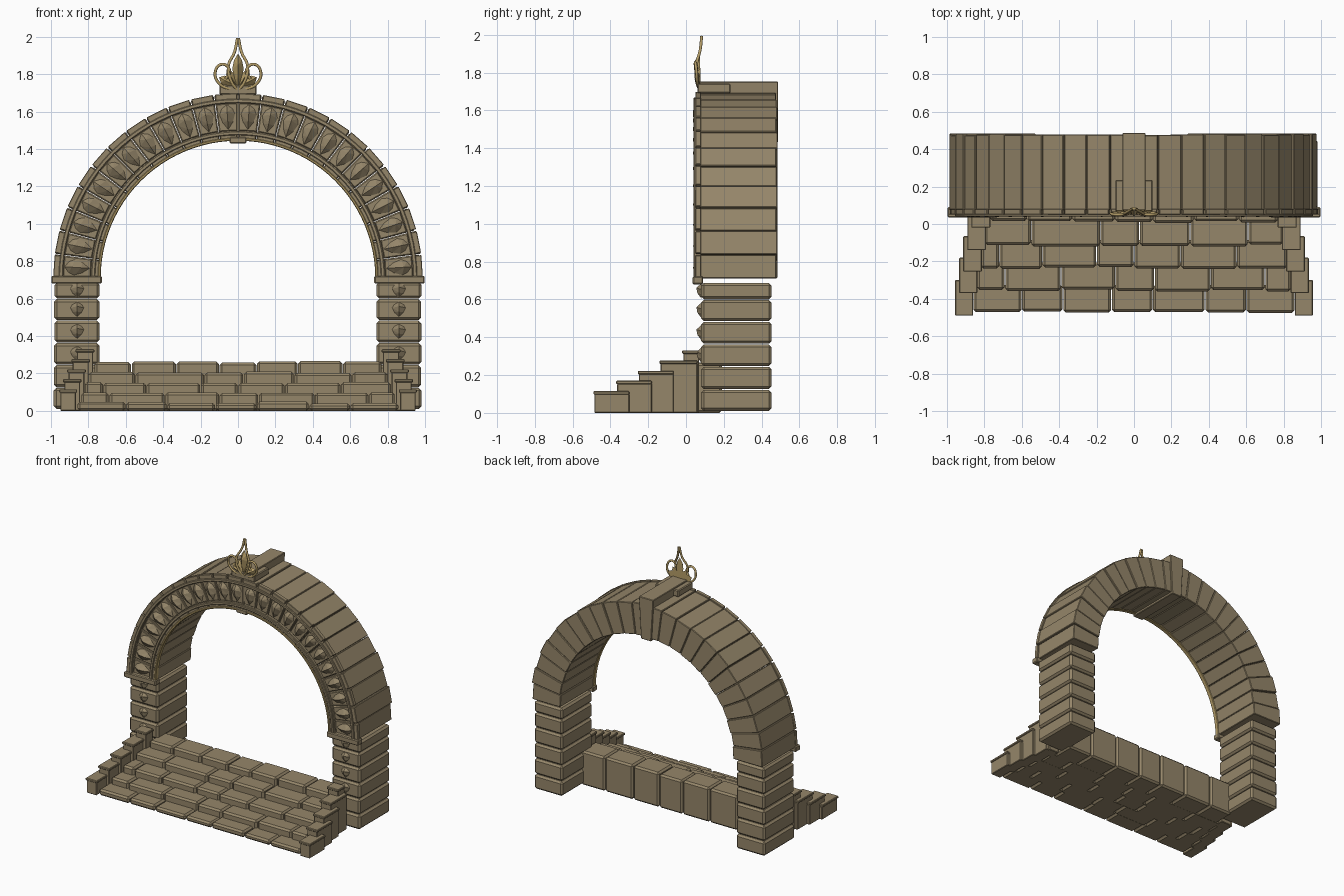
import bpy, bmesh, math, random

random.seed(4)
if "Cube" in bpy.data.objects:
    bpy.data.objects.remove(bpy.data.objects["Cube"], do_unlink=True)


def material(name, color):
    m = bpy.data.materials.new(name)
    m.use_nodes = True
    m.diffuse_color = (*color, 1)
    m.node_tree.nodes["Principled BSDF"].inputs["Base Color"].default_value = (*color, 1)
    return m


STONE = material("warm stone", (0.30, 0.238, 0.143))
GOLD = material("old gold", (0.46, 0.34, 0.14))
CZ = 0.71          # height of the arch centre


def prism(bm, pts, y0, y1):
    """Extrude an x-z outline from y0 to y1."""
    a = [bm.verts.new((x, y0, z)) for x, z in pts]
    b = [bm.verts.new((x, y1, z)) for x, z in pts]
    bm.faces.new(a)
    bm.faces.new(b[::-1])
    for i in range(len(a)):
        j = (i + 1) % len(a)
        bm.faces.new((a[i], b[i], b[j], a[j]))


def box(bm, x0, x1, y0, y1, z0, z1):
    prism(bm, [(x0, z0), (x1, z0), (x1, z1), (x0, z1)], y0, y1)


def polar(r, deg):
    a = math.radians(deg)
    return r * math.cos(a), CZ + r * math.sin(a)


def arc(bm, r0, r1, a0, a1, y0, y1, n=1):
    """Block or moulding that follows the arch."""
    steps = [a0 + (a1 - a0) * i / n for i in range(n + 1)]
    prism(bm, [polar(r1, a) for a in steps] + [polar(r0, a) for a in steps[::-1]], y0, y1)


def leaf(bm, cx, cz, deg, length, width, y, depth):
    """Pointed leaf with a raised ridge facing the front."""
    ca, sa = math.cos(math.radians(deg)), math.sin(math.radians(deg))

    def vert(u, v, d=0):
        u, v = u * length, v * width
        return bm.verts.new((cx + u * ca - v * sa, y - d, cz + u * sa + v * ca))

    side = [(-0.2, 0.34), (0.1, 0.5), (0.32, 0.36)]
    rim = [vert(-0.5, 0)] + [vert(u, v) for u, v in side] + [vert(0.5, 0)]
    rim += [vert(u, -v) for u, v in side[::-1]]
    low, high = vert(-0.15, 0, depth * 0.8), vert(0.2, 0, depth)
    ridge = [low, low, high, high, high, high, high, low]
    for i in range(8):
        j = (i + 1) % 8
        bm.faces.new((rim[i], rim[j], ridge[i]))
        if ridge[i] is not ridge[j]:
            bm.faces.new((rim[j], ridge[j], ridge[i]))
    bm.faces.new(rim[::-1])


def finish(name, bm, mat, bevel=0):
    bmesh.ops.recalc_face_normals(bm, faces=bm.faces)
    mesh = bpy.data.meshes.new(name)
    bm.to_mesh(mesh)
    bm.free()
    ob = bpy.data.objects.new(name, mesh)
    bpy.context.collection.objects.link(ob)
    mesh.materials.append(mat)
    if bevel:
        mod = ob.modifiers.new("chamfer", "BEVEL")
        mod.width, mod.segments, mod.limit_method = bevel, 1, "ANGLE"


# Pillars of stacked blocks, each with a small leaf boss, and a capital
for side, s in (("left", 1), ("right", -1)):
    courses = [0.01, 0.125, 0.247, 0.365, 0.485, 0.6, 0.69]
    bm, boss = bmesh.new(), bmesh.new()
    for i, (z0, z1) in enumerate(zip(courses, courses[1:])):
        x0, x1 = sorted((s * 0.74, s * (0.983 + random.uniform(-0.004, 0.003))))
        box(bm, x0, x1, 0.08, 0.452, z0 + 0.001, z1 - 0.003)
        if i > 1:
            leaf(boss, s * 0.86, (z0 + z1) / 2, 90, 0.08, 0.075, 0.081, 0.026)
    finish(side + "_pillar", bm, STONE, 0.014)
    finish(side + "_pillar_bosses", boss, STONE)
    bm = bmesh.new()
    x0, x1 = sorted((s * 0.728, s * 0.998))
    box(bm, x0, x1, 0.035, 0.09, 0.68, 0.722)
    finish(side + "_capital", bm, STONE, 0.006)

# Arch stones, their front panels and leaf ornaments
stones, panels, leaves = bmesh.new(), bmesh.new(), bmesh.new()
COUNT = 24
step = 180 / COUNT
for i in range(COUNT):
    a0, a1 = i * step, (i + 1) * step
    arc(stones, 0.738 + random.uniform(0, 0.004), 0.98 + random.uniform(-0.006, 0.008),
        a0 + 0.1, a1 - 0.1, 0.075, 0.48 + random.uniform(-0.005, 0.005))
    for r0, r1 in ((0.745, 0.79), (0.935, 0.988)):
        arc(panels, r0, r1, a0 + 0.35, a1 - 0.35, 0.05, 0.08)
    arc(panels, 0.79, 0.935, a0 + 0.35, a1 - 0.35, 0.066, 0.08)
    mid = (a0 + a1) / 2
    cx, cz = polar(0.862, mid)
    leaf(leaves, cx, cz, mid, 0.14, 0.088, 0.068, 0.032)
finish("arch_stones", stones, STONE, 0.004)
finish("arch_front_panels", panels, STONE, 0.003)
finish("arch_leaf_ornaments", leaves, STONE)

# Continuous mouldings around the arch
for name, r0, r1, y, mat in (("outer_moulding", 0.936, 0.958, 0.04, STONE),
                             ("inner_moulding", 0.764, 0.785, 0.04, STONE),
                             ("gold_inner_band", 0.734, 0.75, 0.045, GOLD)):
    bm = bmesh.new()
    arc(bm, r0, r1, 0, 180, y, 0.08, 48)
    finish(name, bm, mat, 0.004)

# Keystone running front to back, with a broad shelf for the finial
bm = bmesh.new()
prism(bm, [(-0.043, 1.43), (0.043, 1.43), (0.062, 1.752), (-0.062, 1.752)], 0.07, 0.487)
finish("keystone", bm, STONE, 0.004)
bm = bmesh.new()
box(bm, -0.1, 0.1, 0.06, 0.235, 1.69, 1.742)
box(bm, -0.045, 0.045, 0.04, 0.08, 1.43, 1.465)
finish("keystone_shelf", bm, STONE, 0.006)


def strand(name, pts, radius):
    """Round gold wire through the given points."""
    cu = bpy.data.curves.new(name, "CURVE")
    cu.dimensions, cu.fill_mode = "3D", "FULL"
    cu.bevel_depth, cu.bevel_resolution, cu.resolution_u = radius, 2, 8
    cu.use_fill_caps = True
    sp = cu.splines.new("BEZIER")
    sp.bezier_points.add(len(pts) - 1)
    for p, co in zip(sp.bezier_points, pts):
        p.co = co
        p.handle_left_type = p.handle_right_type = "AUTO"
    cu.materials.append(GOLD)
    bpy.context.collection.objects.link(bpy.data.objects.new(name, cu))


# Finial of gold strands and leaves
flame = [(0, 0.07, 1.71), (0.035, 0.055, 1.76), (0.052, 0.055, 1.84),
         (0.018, 0.075, 1.92), (0.003, 0.083, 1.993)]
scroll = [(0.02, 0.07, 1.715), (0.095, 0.06, 1.745), (0.122, 0.055, 1.81),
          (0.085, 0.05, 1.853), (0.045, 0.055, 1.82), (0.065, 0.06, 1.775)]
for side, s in (("left", 1), ("right", -1)):
    for part, path in (("flame", flame), ("scroll", scroll)):
        strand(side + "_finial_" + part, [(s * x, y, z) for x, y, z in path], 0.008)
bm = bmesh.new()
leaf(bm, 0, 1.81, 90, 0.2, 0.06, 0.075, 0.035)
for s in (1, -1):
    leaf(bm, s * 0.048, 1.755, 90 - s * 62, 0.12, 0.06, 0.075, 0.03)
    leaf(bm, s * 0.03, 1.775, 90 - s * 30, 0.12, 0.045, 0.078, 0.025)
finish("finial_leaves", bm, GOLD)

# Steps: rows of blocks with staggered joints
rows = [
    (-0.47, 0.045, (-0.86, -0.6, -0.38, -0.12, 0.1, 0.38, 0.6, 0.86)),
    (-0.355, 0.1, (-0.84, -0.69, -0.39, -0.1, 0.11, 0.41, 0.7, 0.84)),
    (-0.235, 0.15, (-0.82, -0.72, -0.49, -0.2, 0, 0.25, 0.55, 0.82)),
    (-0.115, 0.207, (-0.8, -0.55, -0.18, 0.03, 0.3, 0.61, 0.8)),
    (0.01, 0.262, (-0.77, -0.57, -0.33, -0.1, 0.1, 0.32, 0.56, 0.77)),
]
for i, (y0, top, joints) in enumerate(rows):
    bm = bmesh.new()
    y1 = rows[i + 1][0] + 0.03 if i < 4 else 0.19
    for x0, x1 in zip(joints, joints[1:]):
        box(bm, x0 + 0.002, x1 - 0.002, y0 + random.uniform(-0.006, 0.006), y1,
            0, top + random.uniform(-0.005, 0.004))
    finish("step_row_%d" % (i + 1), bm, STONE, 0.013)

# Kerb stones stepping up both sides, each with an overhanging cap
kerbs = [(-0.49, -0.3, 0.115), (-0.37, -0.18, 0.17), (-0.255, -0.065, 0.222),
         (-0.14, 0.06, 0.277), (-0.02, 0.07, 0.33)]
for side, s in (("left", 1), ("right", -1)):
    body, caps = bmesh.new(), bmesh.new()
    for i, (y0, y1, top) in enumerate(kerbs):
        xa, xb = 0.86 - 0.023 * i, 0.957 - 0.022 * i
        x0, x1 = sorted((s * (xa + 0.007), s * (xb - 0.007)))
        box(body, x0, x1, y0 + 0.006, y1, 0, top - 0.015)
        x0, x1 = sorted((s * xa, s * xb))
        box(caps, x0, x1, y0, y1, top - 0.018, top)
    finish(side + "_kerb_stones", body, STONE, 0.004)
    finish(side + "_kerb_caps", caps, STONE, 0.004)
